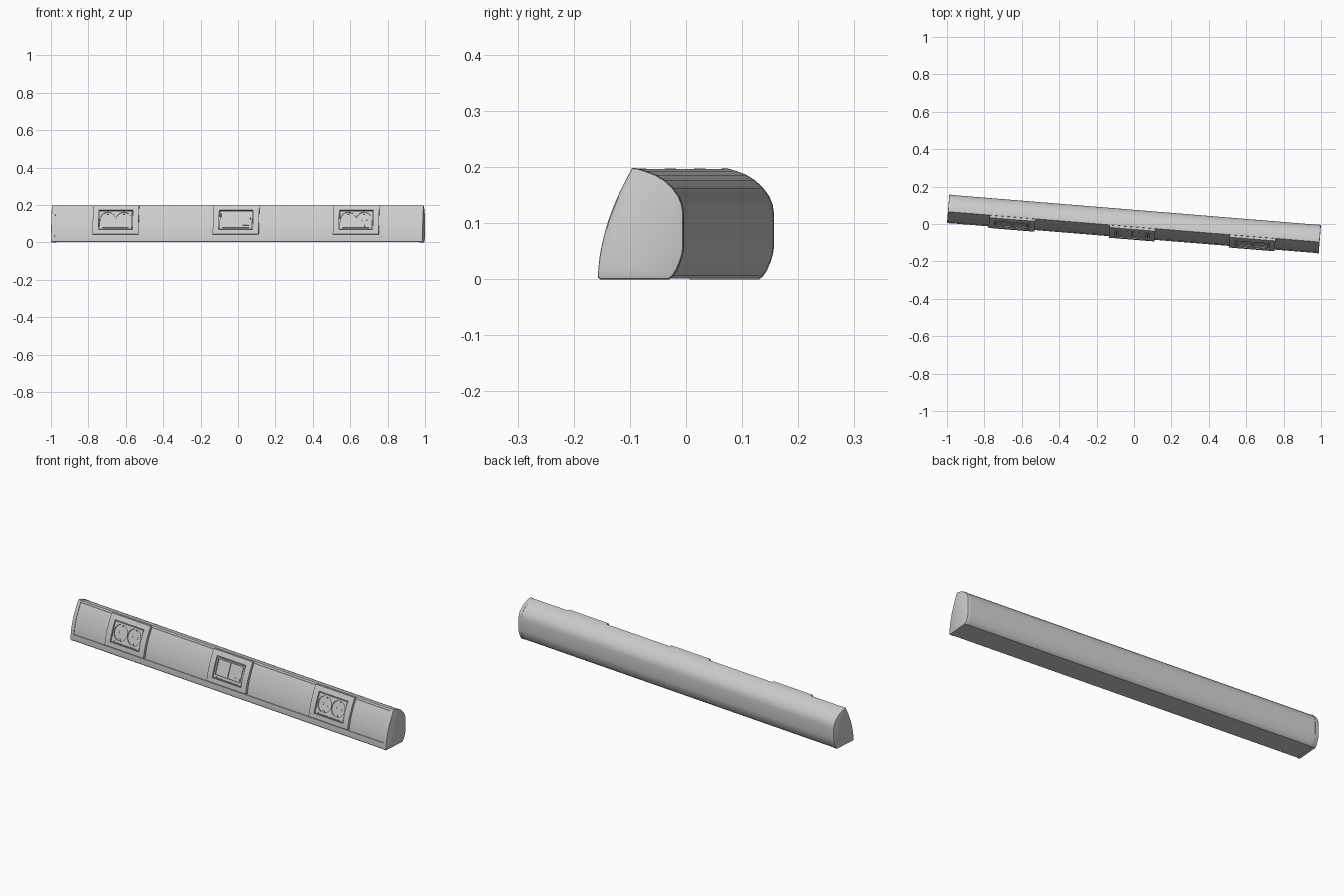
import bpy, bmesh, math
from mathutils import Matrix, Vector

if "Cube" in bpy.data.objects:
    bpy.data.objects.remove(bpy.data.objects["Cube"])

TURN = Matrix.Rotation(math.radians(-4.66), 4, 'Z')
HALF = 0.997
grey = bpy.data.materials.new("light_grey")
grey.diffuse_color = (0.6, 0.6, 0.6, 1)
grey.use_nodes = True
grey.node_tree.nodes["Principled BSDF"].inputs["Base Color"].default_value = grey.diffuse_color


def front(z):
    """Depth of the bowed front face at height z."""
    return -0.0765 + 0.061 * (max(z, 0) / 0.198) ** 1.85


def finish(name, bm, mat=Matrix()):
    bm.transform(TURN @ mat)
    bmesh.ops.recalc_face_normals(bm, faces=bm.faces)
    me = bpy.data.meshes.new(name)
    bm.to_mesh(me)
    bm.free()
    ob = bpy.data.objects.new(name, me)
    bpy.context.collection.objects.link(ob)
    me.materials.append(grey)
    return ob


def loft(name, sections):
    """Join equal-length (y, z) profiles placed at given x positions."""
    bm = bmesh.new()
    rings = [[bm.verts.new((x, y, z)) for y, z in pts] for x, pts in sections]
    n = len(rings[0])
    for a, b in zip(rings, rings[1:]):
        for i in range(n):
            j = (i + 1) % n
            bm.faces.new((a[i], a[j], b[j], b[i]))
    bm.faces.new(rings[0])
    bm.faces.new(rings[-1])
    return finish(name, bm)


def box(name, mat, u, v, w):
    bm = bmesh.new()
    bmesh.ops.create_cube(bm, size=1)
    for p in bm.verts:
        p.co = [r[0] if c < 0 else r[1] for r, c in zip((u, v, w), p.co)]
    return finish(name, bm, mat)


def disc(name, mat, u, v, w, radius):
    bm = bmesh.new()
    bmesh.ops.create_cone(bm, cap_ends=True, segments=40, radius1=radius, radius2=radius,
                          depth=w[1] - w[0],
                          matrix=Matrix.Translation((u, v, (w[0] + w[1]) / 2)))
    return finish(name, bm, mat)


def cut(ob, cutters):
    """Subtract the cutters, then delete them."""
    for c in cutters:
        m = ob.modifiers.new("cut", 'BOOLEAN')
        m.operation, m.solver, m.object = 'DIFFERENCE', 'EXACT', c
    me = bpy.data.meshes.new_from_object(ob.evaluated_get(bpy.context.evaluated_depsgraph_get()))
    ob.modifiers.clear()
    ob.data = me
    for c in cutters:
        bpy.data.objects.remove(c)


def scaled(pts, s):
    return [(y * s, 0.099 + (z - 0.099) * s) for y, z in pts]


# rounded back and flat underside, shared by housing and end caps
back = [(-0.009, 0.198), (0.006, 0.194), (0.025, 0.187), (0.042, 0.177), (0.057, 0.163),
        (0.068, 0.148), (0.074, 0.133), (0.0765, 0.118), (0.0765, 0.058), (0.0745, 0.044),
        (0.07, 0.03), (0.064, 0.016), (0.057, 0.005), (0.05, 0), (-0.073, 0)]
outline = [(front(z), z) for z in [0.004 + 0.194 * i / 16 for i in range(17)]] + back

# end caps with softened rims
for side, name in ((-1, "left_end_cap"), (1, "right_end_cap")):
    loft(name, [(side * (HALF - 0.02), outline), (side * (HALF - 0.004), outline),
                (side * (HALF - 0.001), scaled(outline, 0.985)),
                (side * HALF, scaled(outline, 0.96))])

# long housing: lower lip, recessed front cover, upper lip
cover = [0.04 + 0.148 * i / 14 for i in range(15)]
body = [(front(z), z) for z in (0.004, 0.015, 0.025, 0.034)]
body += [(front(0.034) + 0.005, 0.034), (front(0.04) + 0.005, 0.04)]
body += [(front(z) + 0.002, z) for z in cover]
body += [(front(0.188) + 0.005, 0.188), (front(0.192) + 0.005, 0.192),
         (front(0.192), 0.192), (front(0.198), 0.198)] + back
loft("housing", [(-HALF + 0.019, scaled(body, 0.988)), (HALF - 0.019, scaled(body, 0.988))])


def face_frame(cx):
    """Frame lying on the front face: u along, v up the face, w outward."""
    t = math.atan(0.367)
    m = Matrix.Identity(4)
    m.col[1] = Vector((0, math.sin(t), math.cos(t), 0))
    m.col[2] = Vector((0, -math.cos(t), math.sin(t), 0))
    m.col[3] = Vector((cx, front(0.118), 0.118, 1))
    return m


def surround(name, cx, m):
    """Curved cover plate with a rectangular opening."""
    zs = [0.041 + 0.153 * i / 14 for i in range(15)]
    outer = [(front(z) - 0.011, z + 0.003) for z in zs]
    inner = [(front(z) + 0.008, z) for z in reversed(zs)]
    ob = loft(name, [(cx - 0.123, outer + inner), (cx + 0.123, outer + inner)])
    cut(ob, [box("opening", m, (-0.091, 0.091), (-0.056, 0.056), (-0.04, 0.05))])


def socket_module(side, cx):
    m = face_frame(cx)
    surround(side + "_surround", cx, m)
    panel = box(side + "_socket_panel", m, (-0.087, 0.087), (-0.052, 0.052), (-0.012, 0.007))
    cups = [disc("cup", m, u, 0.003, (0.001, 0.03), 0.041) for u in (-0.0425, 0.0425)]
    cut(panel, cups + [box("slot", m, (-0.07, 0.07), (-0.049, -0.044), (0.003, 0.03))])
    for i, u in enumerate((-0.0425, 0.0425)):
        # raised contact pads and earth clips inside each cup
        for k, d in enumerate((-0.016, 0.016)):
            disc(f"{side}_contact_{i}_{k}", m, u + d, 0.003, (-0.002, 0.003), 0.005)
        for k, v in enumerate((-0.034, 0.04)):
            box(f"{side}_earth_clip_{i}_{k}", m, (u - 0.005, u + 0.005),
                (v - 0.006, v + 0.006), (-0.002, 0.006))


def switch_module(cx):
    m = face_frame(cx)
    surround("middle_surround", cx, m)
    panel = box("switch_panel", m, (-0.087, 0.087), (-0.052, 0.052), (-0.012, 0.007))
    cut(panel, [box("well", m, (-0.08, 0.08), (-0.036, 0.046), (0.001, 0.03)),
                box("slot", m, (-0.07, 0.07), (-0.049, -0.044), (0.003, 0.03))])
    # two rockers and a small tab
    box("left_rocker", m, (-0.074, -0.003), (-0.033, 0.043), (-0.002, 0.006))
    box("right_rocker", m, (0.003, 0.076), (-0.033, 0.043), (-0.002, 0.005))
    box("rocker_tab", m, (0.035, 0.07), (-0.03, -0.02), (0, 0.008))


socket_module("left", -0.651)
switch_module(-0.006)
socket_module("right", 0.638)

# smooth curved surfaces, keep real edges crisp
bpy.ops.object.select_all(action='SELECT')
bpy.context.view_layer.objects.active = bpy.data.objects["housing"]
bpy.ops.object.shade_smooth_by_angle(angle=math.radians(30))
